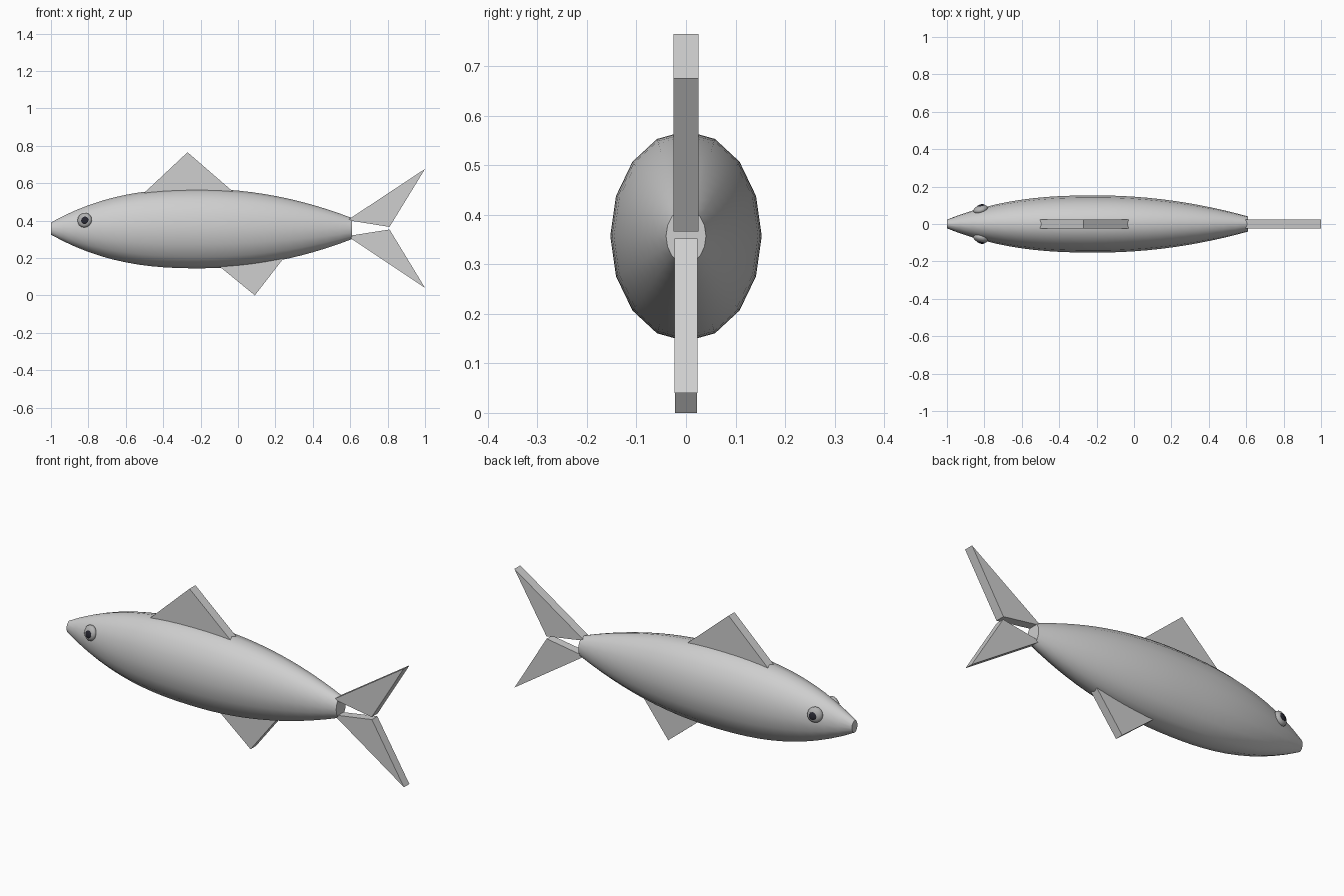
import bpy, bmesh, math
from mathutils import Matrix

if "Cube" in bpy.data.objects:
    bpy.data.objects.remove(bpy.data.objects["Cube"])


def material(name, rgb):
    m = bpy.data.materials.new(name)
    m.diffuse_color = (*rgb, 1)
    m.use_nodes = True
    m.node_tree.nodes["Principled BSDF"].inputs["Base Color"].default_value = m.diffuse_color
    return m


grey = material("light grey", (0.62, 0.62, 0.62))
eye_grey = material("eye grey", (0.45, 0.45, 0.45))
black = material("pupil black", (0.02, 0.02, 0.03))

CZ, WIDTH = 0.357, 0.72      # body axis height, width to height ratio
NOSE, MID, TAIL = -1.0, -0.2, 0.61


def add(name, bm, mat, smooth=False):
    bmesh.ops.recalc_face_normals(bm, faces=bm.faces)
    me = bpy.data.meshes.new(name)
    bm.to_mesh(me)
    bm.free()
    ob = bpy.data.objects.new(name, me)
    bpy.context.collection.objects.link(ob)
    me.materials.append(mat)
    if smooth:
        bpy.ops.object.select_all(action='DESELECT')
        ob.select_set(True)
        bpy.context.view_layer.objects.active = ob
        bpy.ops.object.shade_smooth_by_angle(angle=math.radians(40))
    return ob


def half_height(x):
    if x < MID:
        return 0.2125 - 0.18 * ((MID - x) / (MID - NOSE)) ** 2.5
    return 0.2125 - 0.1565 * ((x - MID) / (TAIL - MID)) ** 2


# body: 16-sided oval rings along x, capped at both ends
bm = bmesh.new()
rings, sides, count = [], 16, 24
for i in range(count + 1):
    x = NOSE + (TAIL - NOSE) * i / count
    h = half_height(x)
    rings.append([bm.verts.new((x, h * WIDTH * math.cos(a), CZ + h * math.sin(a)))
                  for a in (2 * math.pi * k / sides for k in range(sides))])
for r, s in zip(rings, rings[1:]):
    for k in range(sides):
        j = (k + 1) % sides
        bm.faces.new((r[k], r[j], s[j], s[k]))
bm.faces.new(rings[0])
bm.faces.new(rings[-1])
add("body", bm, grey, True)


# fins: flat triangular plates
def fin(name, points, half):
    bm = bmesh.new()
    f = bm.faces.new([bm.verts.new((x, -half, z)) for x, z in points])
    ext = bmesh.ops.extrude_face_region(bm, geom=[f])
    verts = [v for v in ext["geom"] if isinstance(v, bmesh.types.BMVert)]
    bmesh.ops.translate(bm, verts=verts, vec=(0, 2 * half, 0))
    add(name, bm, grey)


fin("dorsal_fin", [(-0.51, 0.54), (-0.27, 0.765), (-0.01, 0.54)], 0.025)
fin("belly_fin", [(-0.13, 0.18), (0.09, 0.0), (0.245, 0.2)], 0.022)
fin("upper_tail_fin", [(0.585, 0.402), (1.0, 0.676), (0.81, 0.366)], 0.025)
fin("lower_tail_fin", [(0.585, 0.317), (0.81, 0.352), (1.0, 0.04)], 0.023)

# eyes: flattened domes with a dark pupil, both sides
EX, EZ = -0.82, 0.402
h = half_height(EX)
ey = h * WIDTH * math.sqrt(1 - ((EZ - CZ) / h) ** 2)
for side, s in (("right", -1), ("left", 1)):
    for part, r, depth, out, mat in (("eye", 0.04, 0.022, 0.0, eye_grey),
                                     ("pupil", 0.021, 0.008, 0.018, black)):
        bm = bmesh.new()
        bmesh.ops.create_uvsphere(
            bm, u_segments=16, v_segments=10, radius=1,
            matrix=Matrix.Translation((EX, s * (ey + out), EZ))
            @ Matrix.Rotation(s * math.radians(17), 4, 'Z')
            @ Matrix.Rotation(s * math.radians(12), 4, 'X')
            @ Matrix.Diagonal((r, depth, r, 1))
            @ Matrix.Rotation(math.pi / 2, 4, 'X'))
        add(f"{side}_{part}", bm, mat, True)
